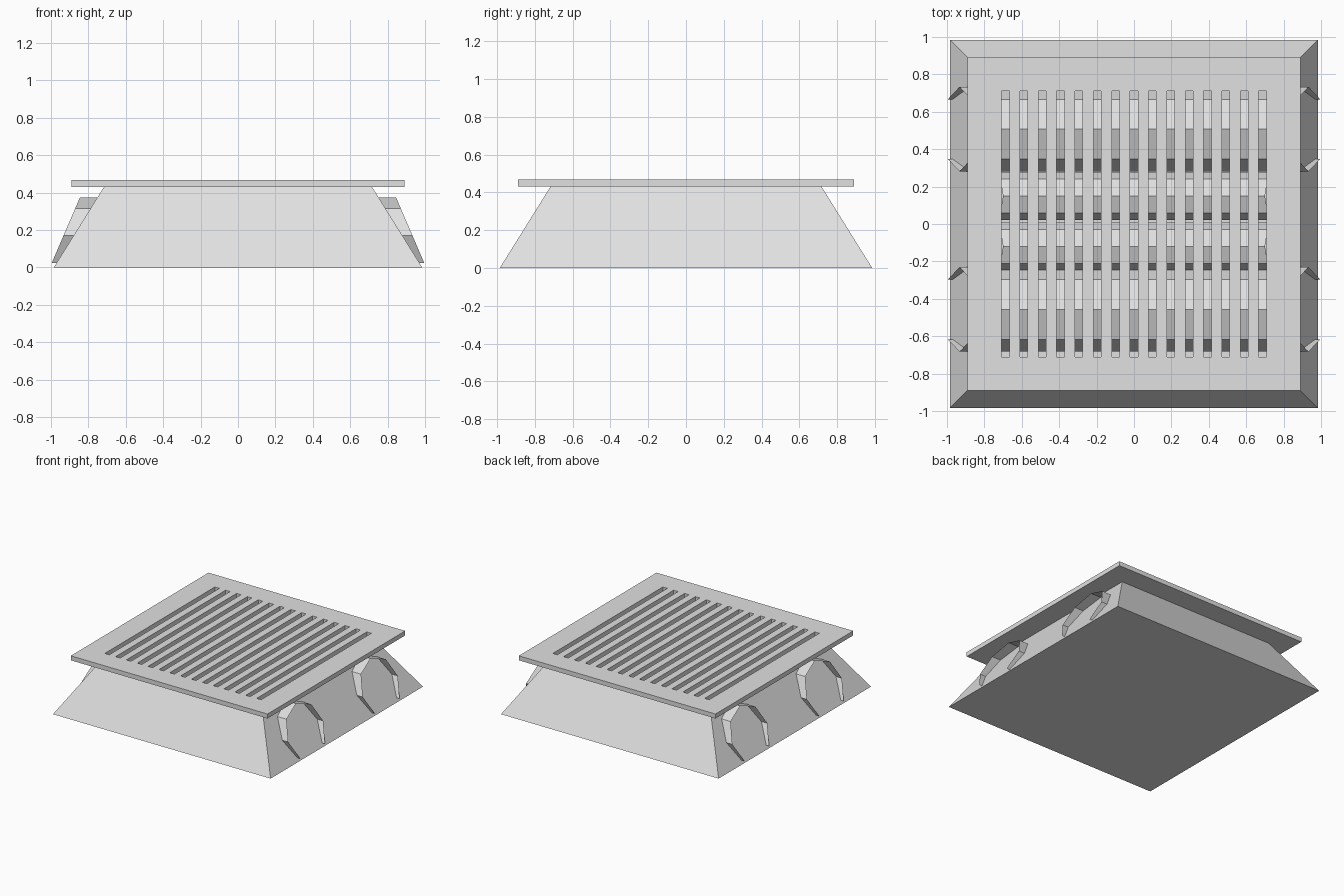
import bpy
import bmesh

old = bpy.data.objects.get("Cube")
if old:
    bpy.data.objects.remove(old, do_unlink=True)

# Single painted metal colour
grey = bpy.data.materials.new("light_grey_metal")
grey.use_nodes = True
grey.diffuse_color = (0.75, 0.75, 0.75, 1)
grey.node_tree.nodes["Principled BSDF"].inputs["Base Color"].default_value = grey.diffuse_color


def add_object(name, bm):
    mesh = bpy.data.meshes.new(name)
    bm.to_mesh(mesh)
    bm.free()
    mesh.materials.append(grey)
    obj = bpy.data.objects.new(name, mesh)
    bpy.context.collection.objects.link(obj)
    return obj


def add_box(bm, size, centre):
    verts = bmesh.ops.create_cube(bm, size=1)["verts"]
    bmesh.ops.scale(bm, vec=size, verts=verts)
    bmesh.ops.translate(bm, vec=centre, verts=verts)


# Tapered housing, open at the top
BASE, NECK, HEIGHT = 0.985, 0.717, 0.43
bm = bmesh.new()
add_box(bm, (2 * BASE, 2 * BASE, HEIGHT), (0, 0, HEIGHT / 2))
for v in bm.verts:
    if v.co.z > 0.1:
        v.co.x *= NECK / BASE
        v.co.y *= NECK / BASE
lid = [f for f in bm.faces if f.normal.z > 0.9 or f.calc_center_median().z > HEIGHT - 0.01]
bmesh.ops.delete(bm, geom=lid, context='FACES_ONLY')
add_object("housing", bm)

# Top plate with a row of slots
TOP = 0.467
bm = bmesh.new()
add_box(bm, (1.78, 1.78, TOP - HEIGHT), (0, 0, (TOP + HEIGHT) / 2))
plate = add_object("grille_plate", bm)

bm = bmesh.new()
for i in range(-7, 8):
    add_box(bm, (0.041, 1.424, 0.3), (i * 0.0982, 0, 0.45))
cutter = add_object("slot_cutter", bm)
cutter.hide_render = True

cut = plate.modifiers.new("slots", 'BOOLEAN')
cut.operation = 'DIFFERENCE'
cut.solver = 'EXACT'
cut.object = cutter
bpy.context.view_layer.objects.active = plate
plate.select_set(True)
bpy.ops.object.modifier_apply(modifier=cut.name)
bpy.data.objects.remove(cutter, do_unlink=True)


# Eight-sided sleeves along x, open below, with slanted ends
def add_sleeve(name, y, z, ry, rz, top_x, slant=0.43):
    bm = bmesh.new()
    c = 0.7071
    ring = [(-c, -c), (-1, 0), (-c, c), (0, 1), (c, c), (1, 0), (c, -c)]
    rows = []
    for a, b in ring:
        end = top_x + slant * rz * (1 - b)
        rows.append([bm.verts.new((s * end, y + a * ry, z + b * rz)) for s in (-1, 1)])
    for p, q in zip(rows, rows[1:]):
        bm.faces.new((p[0], p[1], q[1], q[0]))
    bm.normal_update()
    for f in bm.faces:
        mid = f.calc_center_median()
        if f.normal.y * (mid.y - y) + f.normal.z * (mid.z - z) < 0:
            f.normal_flip()
    add_object(name, bm)


add_sleeve("large_sleeve_back", 0.507, 0.17, 0.226, 0.205, 0.845)
add_sleeve("large_sleeve_front", -0.457, 0.17, 0.226, 0.205, 0.845)
add_sleeve("small_sleeve_back", 0.15, 0.2, 0.128, 0.118, 0.7)
add_sleeve("small_sleeve_front", -0.12, 0.2, 0.128, 0.118, 0.7)
